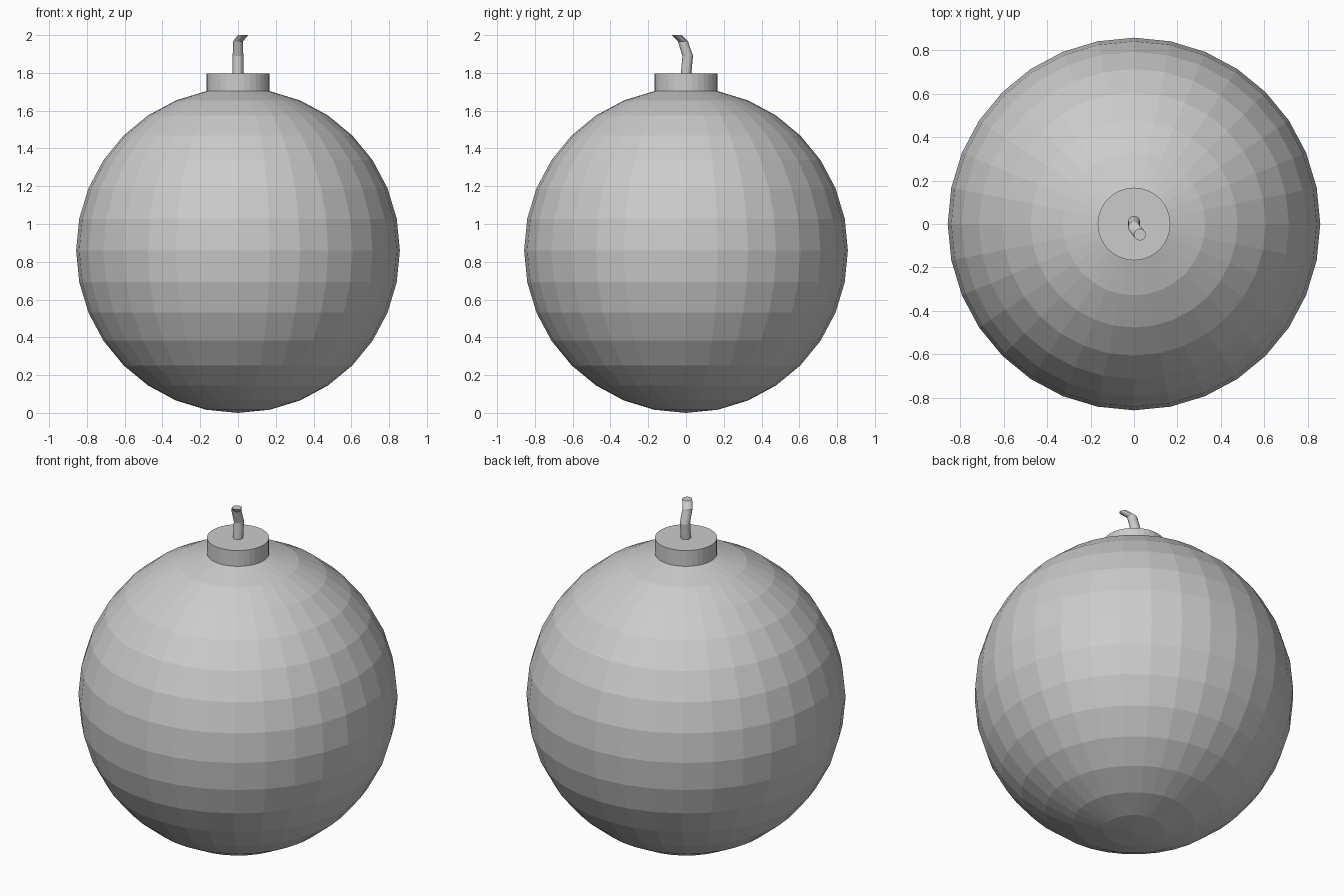
import bpy, bmesh
from math import sin, cos, pi

if "Cube" in bpy.data.objects:
    bpy.data.objects.remove(bpy.data.objects["Cube"])

SIDES = 32
R = 0.857        # horizontal radius of the ball
RZ = 0.86        # vertical radius, so the ball rests on z = 0
NECK_R = R * sin(pi / 16)
NECK_Z = RZ + RZ * cos(pi / 16)


def finish(name, bm):
    bmesh.ops.recalc_face_normals(bm, faces=bm.faces)
    mesh = bpy.data.meshes.new(name)
    bm.to_mesh(mesh)
    bm.free()
    obj = bpy.data.objects.new(name, mesh)
    bpy.context.collection.objects.link(obj)
    return obj


def stacked_rings(name, rings, sides, cap_start):
    """Tube through horizontal rings given as (x, y, z, radius)."""
    bm = bmesh.new()
    loops = [[bm.verts.new((x + r * cos(2 * pi * i / sides),
                            y + r * sin(2 * pi * i / sides), z))
              for i in range(sides)] for x, y, z, r in rings]
    for a, b in zip(loops, loops[1:]):
        for i in range(sides):
            j = (i + 1) % sides
            bm.faces.new((a[i], a[j], b[j], b[i]))
    bm.faces.new(loops[-1])
    if cap_start:
        bm.faces.new(loops[0][::-1])
    return finish(name, bm)


# Faceted ball, open at the top where the collar sits
bm = bmesh.new()
bmesh.ops.create_uvsphere(bm, u_segments=SIDES, v_segments=16, radius=1)
top = max(bm.verts, key=lambda v: v.co.z)
bmesh.ops.delete(bm, geom=[top], context='VERTS')
for v in bm.verts:
    v.co = (v.co.x * R, v.co.y * R, v.co.z * RZ + RZ)
finish("ball_body", bm)

# Short collar rising from the top ring of the ball
stacked_rings("collar", [(0, 0, NECK_Z, NECK_R), (0, 0, 1.797, NECK_R)],
              SIDES, False)

# Crooked fuse with level cross-sections
stacked_rings("fuse", [(0, 0, 1.79, 0.028), (0, 0.009, 1.89, 0.028),
                       (0, -0.016, 1.967, 0.027), (0.027, -0.049, 2.0, 0.027)],
              16, True)
